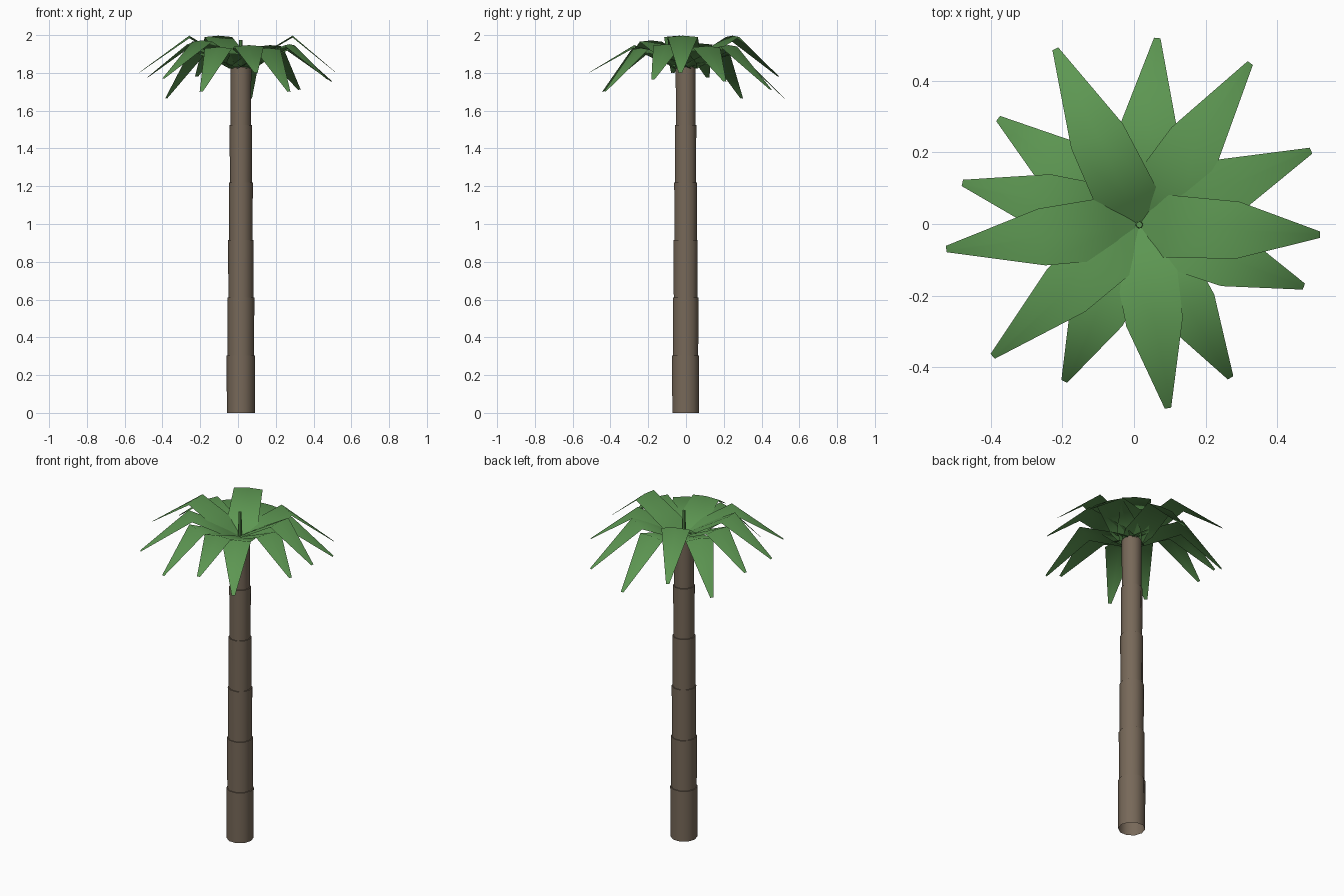
import bpy, bmesh, math
from mathutils import Vector

if "Cube" in bpy.data.objects:
    bpy.data.objects.remove(bpy.data.objects["Cube"])

CX, CY = 0.015, -0.002      # trunk axis
CROWN_Z = 1.83


def material(name, rgb):
    m = bpy.data.materials.new(name)
    m.diffuse_color = (*rgb, 1)
    m.use_nodes = True
    m.node_tree.nodes["Principled BSDF"].inputs["Base Color"].default_value = m.diffuse_color
    return m


BARK = material("brown bark", (0.185, 0.14, 0.10))
LEAF = material("leaf green", (0.11, 0.31, 0.085))


def mesh_object(name, bm, mat, angle=None):
    me = bpy.data.meshes.new(name)
    bm.to_mesh(me)
    bm.free()
    me.materials.append(mat)
    ob = bpy.data.objects.new(name, me)
    bpy.context.collection.objects.link(ob)
    for p in me.polygons:
        p.use_smooth = True
    if angle:
        bpy.context.view_layer.objects.active = ob
        ob.select_set(True)
        bpy.ops.object.shade_smooth_by_angle(angle=math.radians(angle))
        ob.select_set(False)
    return ob


def lathe(name, profile, sides, mat, cap_top=True):
    """Turn a list of (radius, z) around the trunk axis, open at the bottom."""
    bm = bmesh.new()
    rings = []
    for r, z in profile:
        rings.append([bm.verts.new((CX + r * math.cos(2 * math.pi * i / sides),
                                    CY + r * math.sin(2 * math.pi * i / sides), z))
                      for i in range(sides)])
    for a, b in zip(rings, rings[1:]):
        for i in range(sides):
            j = (i + 1) % sides
            bm.faces.new((a[i], a[j], b[j], b[i]))
    if cap_top:
        bm.faces.new(rings[-1])
    return mesh_object(name, bm, mat, 40)


# Trunk: six stacked, slightly flared sections
profile = []
for i in range(6):
    r = 0.0745 - 0.004 * i
    profile += [(r - 0.0005, CROWN_Z / 6 * i), (r + 0.001, CROWN_Z / 6 * (i + 1))]
lathe("trunk", profile, 10, BARK)

# Young shoot in the middle of the crown
lathe("central_shoot", [(0.011, CROWN_Z - 0.01), (0.009, 1.975)], 8, LEAF)


def frond(name, tip, bend_z, base_z):
    """Broad blade that rises to a bend, then droops to a narrow tip."""
    tip = Vector(tip)
    base = Vector((CX, CY, base_z))
    flat = Vector((tip.x - CX, tip.y - CY, 0))
    length = flat.length
    out = flat.normalized()
    side = Vector((-out.y, out.x, 0))
    bend = 0.275
    slope = (bend_z - base_z) / bend
    # distance, half width, height, arch of the midrib
    rows = [(0.0, 0.065, base_z, 0.0),
            (0.07, 0.088, base_z + 0.07 * slope, 0.004),
            (bend, 0.08, bend_z, 0.007),
            (length, 0.009, tip.z, 0.001)]
    bm = bmesh.new()
    grid = []
    for d, w, z, arch in rows:
        p = Vector((base.x, base.y, z)) + out * d
        grid.append([bm.verts.new(p + side * (w * s) + Vector((0, 0, arch * (1 - abs(s)))))
                     for s in (-1, 0, 1)])
    for a, b in zip(grid, grid[1:]):
        for i in range(2):
            bm.faces.new((a[i], b[i], b[i + 1], a[i + 1]))
    return mesh_object(name, bm, LEAF)


# Upper fronds: tip position and height of the bend
upper = [((0.52, -0.03, 1.80), 1.99), ((0.095, -0.515, 1.80), 1.94),
         ((-0.395, -0.37, 1.77), 1.965), ((-0.525, -0.07, 1.80), 1.99),
         ((-0.22, 0.49, 1.78), 1.99)]
for i, (tip, bz) in enumerate(upper):
    frond(f"upper_frond_{i + 1}", tip, bz, CROWN_Z)

# Lower fronds hang further down
lower = [((0.065, 0.52, 1.665), 1.91), ((0.325, 0.45, 1.71), 1.94),
         ((0.495, 0.205, 1.755), 1.935), ((0.475, -0.175, 1.765), 1.945),
         ((0.27, -0.43, 1.70), 1.925), ((-0.195, -0.44, 1.70), 1.93),
         ((-0.48, 0.115, 1.775), 1.95), ((-0.38, 0.295, 1.665), 1.92)]
for i, (tip, bz) in enumerate(lower):
    frond(f"lower_frond_{i + 1}", tip, bz, CROWN_Z - 0.008)
